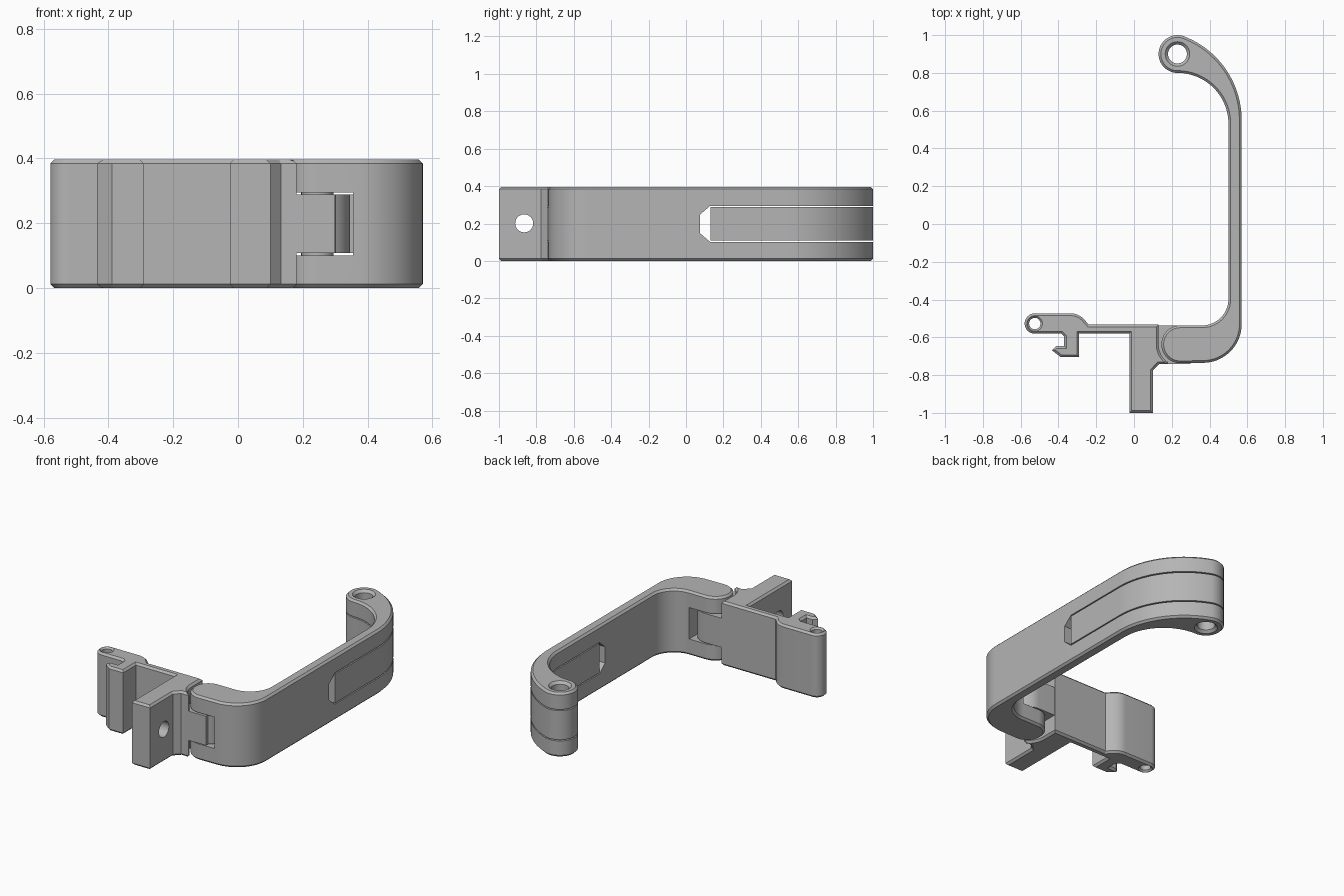
import bpy, bmesh, math

if "Cube" in bpy.data.objects:
    bpy.data.objects.remove(bpy.data.objects["Cube"])

H = 0.396          # overall height
MID = H / 2
SLOT, TAB = 0.097, 0.09   # half heights of the slots and of the tongues in them
EDGE = 0.012       # chamfer on top and bottom rims

grey = bpy.data.materials.new("plain_grey")
grey.use_nodes = True
grey.diffuse_color = (0.46, 0.46, 0.46, 1)
grey.node_tree.nodes["Principled BSDF"].inputs["Base Color"].default_value = (0.46, 0.46, 0.46, 1)


def arc(cx, cy, r, start, end, n=20):
    angles = [math.radians(start + (end - start) * i / n) for i in range(n + 1)]
    return [(cx + r * math.cos(a), cy + r * math.sin(a)) for a in angles]


def finish(name, bm):
    bmesh.ops.recalc_face_normals(bm, faces=bm.faces)
    mesh = bpy.data.meshes.new(name)
    bm.to_mesh(mesh)
    bm.free()
    mesh.materials.append(grey)
    obj = bpy.data.objects.new(name, mesh)
    bpy.context.collection.objects.link(obj)
    return obj


def prism(name, outline, low, high, chamfer=0, axis="z"):
    """Extrude an outline along z, or a (y, z) outline along x."""
    place = (lambda p, h: (p[0], p[1], h)) if axis == "z" else (lambda p, h: (h, p[0], p[1]))
    bm = bmesh.new()
    face = bm.faces.new([bm.verts.new(place(p, low)) for p in outline])
    top = bmesh.ops.extrude_face_region(bm, geom=[face])["geom"]
    shift = (0, 0, high - low) if axis == "z" else (high - low, 0, 0)
    bmesh.ops.translate(bm, verts=[g for g in top if isinstance(g, bmesh.types.BMVert)], vec=shift)
    if chamfer:
        rims = [e for e in bm.edges if abs(e.verts[0].co.z - e.verts[1].co.z) < 1e-5]
        bmesh.ops.bevel(bm, geom=rims, offset=chamfer, segments=1, affect="EDGES", clamp_overlap=False)
    return finish(name, bm)


def drill(x, y, r, flare):
    """Hole cutter with a countersink at both ends."""
    levels = [(-flare, r + 2 * flare), (flare, r), (H - flare, r), (H + flare, r + 2 * flare)]
    bm = bmesh.new()
    rings = [[bm.verts.new((px, py, z)) for px, py in arc(x, y, rad, 0, 360, 40)[:-1]]
             for z, rad in levels]
    bm.faces.new(rings[0])
    bm.faces.new(rings[-1])
    for a, b in zip(rings, rings[1:]):
        for i in range(len(a)):
            j = (i + 1) % len(a)
            bm.faces.new((a[i], a[j], b[j], b[i]))
    return finish("hole_cutter", bm)


def cut(obj, cutter):
    mod = obj.modifiers.new("cut", "BOOLEAN")
    mod.operation = "DIFFERENCE"
    mod.solver = "EXACT"
    mod.object = cutter
    bpy.context.view_layer.objects.active = obj
    bpy.ops.object.modifier_apply(modifier=mod.name)
    bpy.data.objects.remove(cutter)


# Arm: hinge eye, outer bend, straight, lower bend and lower knuckle
KX, KY = 0.245, -0.637
eye_outer = arc(0.23, 0.90, 0.10, 270, 69, 32)
upper_out = arc(0.095, 0.55, 0.475, 69, 0, 28)[1:]
upper_in = arc(0.23, 0.53, 0.27, 0, 90, 24)[:-1]
lower_out = arc(0.365, -0.53, 0.205, 0, -90)
knuckle = arc(KX, KY, 0.10, 270, 90, 28)
lower_in = arc(0.36, -0.397, 0.14, -90, 0)
arm = prism("arm", eye_outer + upper_out + lower_out + knuckle + lower_in + upper_in, 0, H, EDGE)

# Slot for the latch strip, with a tapered end
cut(arm, prism("slot_cutter", [(0.075, MID - 0.05), (0.13, MID - SLOT), (1.1, MID - SLOT),
                               (1.1, MID + SLOT), (0.13, MID + SLOT), (0.075, MID + 0.05)],
               0, 0.8, axis="x"))
# Slot for the lower hinge tongue
cut(arm, prism("hinge_cutter", [(0.05, -0.85), (0.355, -0.85), (0.355, -0.45), (0.05, -0.45)],
               MID - SLOT, MID + SLOT))
cut(arm, drill(0.23, 0.90, 0.05, 0.015))

# Latch strip that fills the upper slot
strip = prism("latch_strip", eye_outer + upper_out + [(0.57, 0.13), (0.50, 0.13)] + upper_in,
              MID - TAB, MID + TAB)
cut(strip, drill(0.23, 0.90, 0.05, 0.015))

# Clip: eye, bar, hook, screw tab and hollow for the arm knuckle
clip_outline = (
    arc(-0.525, -0.527, 0.054, 270, 90, 24)
    + arc(-0.335, -0.568, 0.095, 90, 40, 8)
    + [(-0.24, -0.532), (0.13, -0.532)]
    + arc(KX, KY, 0.115, 180, 236, 10)
    + [(0.18, -0.742), (0.132, -0.742), (0.10, -0.775), (0.10, -1), (-0.025, -1), (-0.025, -0.58),
       (-0.29, -0.58), (-0.29, -0.705), (-0.388, -0.705), (-0.435, -0.668), (-0.412, -0.646),
       (-0.37, -0.646), (-0.37, -0.595), (-0.385, -0.581)])
clip = prism("clip", clip_outline, 0, H, EDGE)
cut(clip, drill(-0.525, -0.527, 0.03, 0.01))
cut(clip, prism("screw_cutter", arc(-0.865, MID + 0.003, 0.048, 0, 360, 40)[:-1], -0.2, 0.3, axis="x"))

# Hinge tongue on the clip, with the pin that carries the arm
tongue = prism("hinge_tongue", [(0.115, -0.742), (0.30, -0.742), (0.30, -0.722)]
               + arc(KX, KY, 0.10, -56, 90, 24) + [(0.115, -0.537)], MID - TAB, MID + TAB)
pin = prism("hinge_pin", arc(KX, KY, 0.05, 0, 360, 32)[:-1], MID - SLOT - 0.02, MID + SLOT + 0.02)

# Smooth the bends and keep the edges sharp
bpy.ops.object.select_all(action="DESELECT")
for part in (arm, strip, clip, tongue, pin):
    part.select_set(True)
bpy.context.view_layer.objects.active = arm
bpy.ops.object.shade_smooth_by_angle(angle=math.radians(25))
